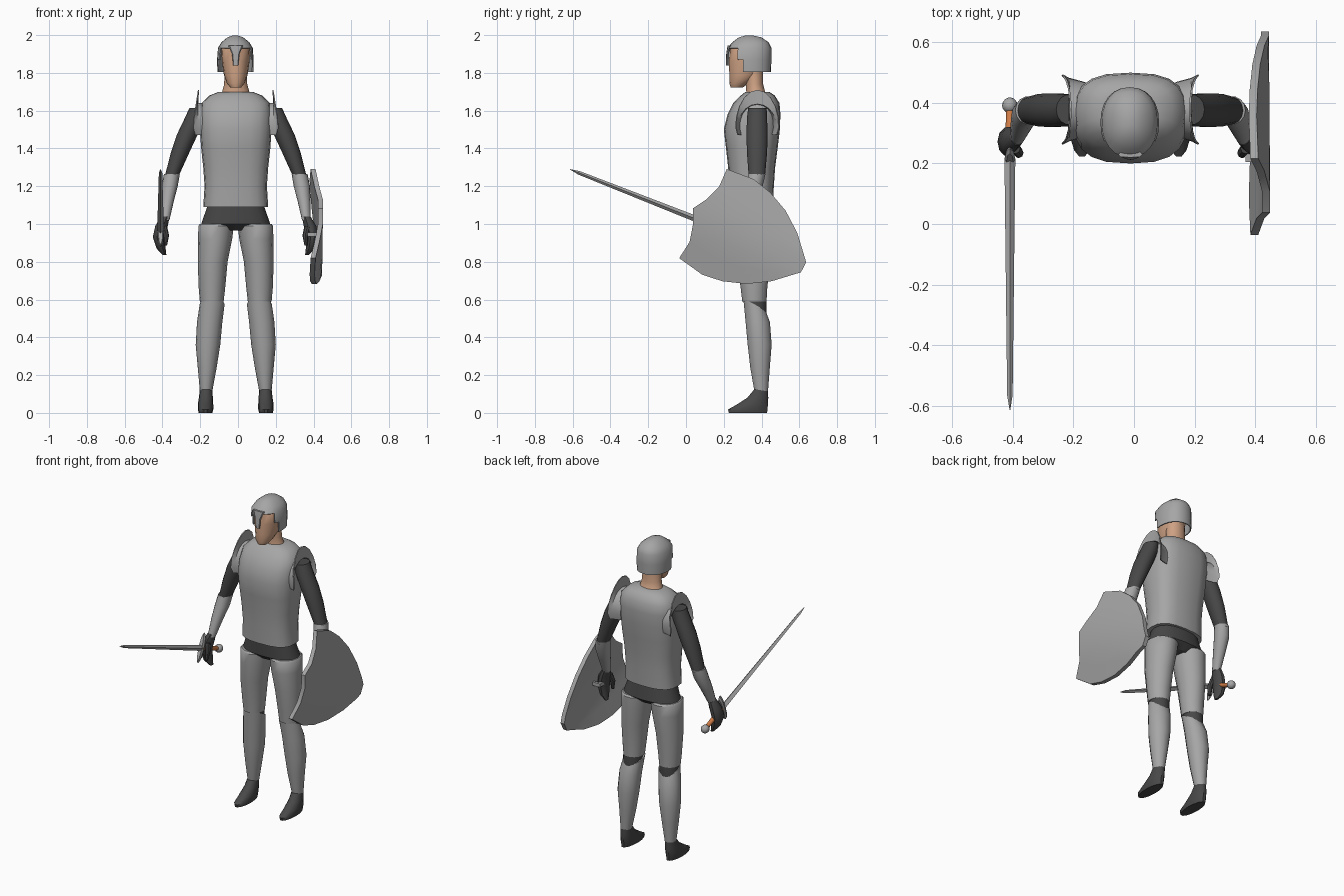
import bpy, bmesh, math
from mathutils import Matrix, Vector

cube = bpy.data.objects.get("Cube")
if cube:
    bpy.data.objects.remove(cube, do_unlink=True)

MID = -0.012   # body centre line in x


def material(name, r, g, b):
    m = bpy.data.materials.new(name)
    m.use_nodes = True
    m.diffuse_color = (r, g, b, 1)
    m.node_tree.nodes["Principled BSDF"].inputs["Base Color"].default_value = (r, g, b, 1)
    return m


STEEL = material("steel_grey", .38, .38, .38)
CLOTH = material("dark_cloth", .065, .065, .065)
SKIN = material("skin", .62, .36, .23)
LEATHER = material("orange_grip", .62, .2, .06)


def finish(bm, name, mat, angle=40, matrix=None):
    bmesh.ops.recalc_face_normals(bm, faces=bm.faces)
    me = bpy.data.meshes.new(name)
    bm.to_mesh(me)
    bm.free()
    me.materials.append(mat)
    me.shade_smooth()
    me.set_sharp_from_angle(angle=math.radians(angle))
    ob = bpy.data.objects.new(name, me)
    bpy.context.scene.collection.objects.link(ob)
    if matrix:
        ob.matrix_world = matrix
    return ob


def skin_rows(bm, rows, closed):
    """Bridge neighbouring rows of points with quads."""
    rows = [[bm.verts.new(p) for p in row] for row in rows]
    n = len(rows[0])
    for a, b in zip(rows, rows[1:]):
        for i in range(n if closed else n - 1):
            j = (i + 1) % n
            bm.faces.new((a[i], a[j], b[j], b[i]))
    return rows


def ring_points(z, cx, cy, rx, ry, n, power, tilt=0):
    pts = []
    for i in range(n):
        t = 2 * math.pi * i / n
        c, s = math.cos(t), math.sin(t)
        k = 2 / power
        x = math.copysign(abs(c) ** k, c)
        y = math.copysign(abs(s) ** k, s)
        pts.append((cx + rx * x, cy + ry * y, z - tilt * y))
    return pts


def loft(name, rings, mat, n=14, power=2, tilt=0, angle=40, matrix=None):
    """Closed body through rings (z, cx, cy, rx, ry); tilt slants the first ring."""
    bm = bmesh.new()
    rows = [ring_points(*r, n, power, 0 if i else tilt) for i, r in enumerate(rings)]
    rows = skin_rows(bm, rows, True)
    bm.faces.new(rows[0])
    bm.faces.new(rows[-1])
    return finish(bm, name, mat, angle, matrix)


def body(name, spans, mat, **kw):
    """Central part from spans (z, half width, front y, back y)."""
    rings = [(z, MID, (f + b) / 2, w, (b - f) / 2) for z, w, f, b in spans]
    return loft(name, rings, mat, **kw)


def pair(name, rings, mat, **kw):
    for side, s in (("left", 1), ("right", -1)):
        loft(side + "_" + name, [(z, MID + s * x, y, rx, ry) for z, x, y, rx, ry in rings], mat, **kw)


# Torso and hips
body("breastplate", [(1.09, .172, .235, .46), (1.2, .165, .23, .465), (1.3, .172, .223, .472),
                     (1.4, .183, .212, .485), (1.5, .19, .2, .497), (1.58, .19, .22, .5),
                     (1.64, .18, .25, .495), (1.68, .14, .29, .47), (1.7, .09, .315, .44)],
     STEEL, n=20, power=2.7)
body("hips", [(.965, .1, .3, .42), (1.0, .183, .26, .46), (1.1, .148, .255, .445)], CLOTH, n=16, power=2.4)

# Legs and feet
pair("thigh_guard", [(.59, .127, .362, .063, .066), (.66, .126, .36, .07, .072),
                     (.8, .122, .357, .079, .09), (.92, .109, .357, .09, .102),
                     (.99, .104, .358, .094, .104), (1.0, .105, .358, .085, .095)], STEEL)
pair("knee", [(.52, .13, .372, .055, .055), (.57, .128, .368, .06, .06), (.62, .127, .365, .06, .062)], CLOTH)
pair("shin_guard", [(.575, .125, .362, .066, .06), (.48, .138, .38, .067, .066),
                    (.36, .147, .39, .065, .065), (.24, .151, .392, .05, .053),
                    (.115, .157, .398, .033, .037)], STEEL, tilt=.032)
pair("foot", [(0, .16, .328, .036, .104), (.018, .16, .327, .041, .107), (.045, .16, .352, .041, .084),
              (.08, .158, .38, .037, .057), (.125, .157, .398, .033, .037)], CLOTH)

# Arms and hands
pair("upper_arm", [(1.615, .203, .378, .042, .05), (1.56, .218, .376, .052, .055),
                   (1.47, .258, .376, .055, .057), (1.38, .294, .376, .049, .055),
                   (1.25, .34, .375, .036, .044)], CLOTH)
pair("forearm_guard", [(1.265, .338, .376, .042, .046), (1.2, .35, .36, .043, .047),
                       (1.12, .362, .325, .034, .04), (1.02, .374, .285, .023, .028)], STEEL)
pair("hand", [(1.04, .373, .288, .023, .028), (.99, .393, .28, .033, .043), (.93, .407, .272, .032, .048),
              (.87, .395, .28, .024, .035), (.835, .376, .285, .009, .014)], CLOTH, n=10)
pair("thumb", [(.99, .38, .25, .016, .018), (.94, .368, .235, .015, .017), (.885, .372, .228, .008, .01)],
     CLOTH, n=8)

# Shoulder guards: an arch over each arm with a raised outer flange
for side, s in (("left", 1), ("right", -1)):
    rows = [[], [], []]
    for i in range(13):
        t = math.radians(-25 + 230 * i / 12)
        c, h = math.cos(t), math.sin(t)
        tall = .19 if h > 0 else .11
        for row, dx, ry, rz in zip(rows, (.15, .205, .2 + .03 * (1 - abs(h))),
                                   (.085, .1, .112), (.11, .115, tall)):
            row.append((MID + s * dx, .378 + ry * c, 1.52 + rz * h))
    bm = bmesh.new()
    skin_rows(bm, rows, False)
    bmesh.ops.recalc_face_normals(bm, faces=bm.faces)
    bmesh.ops.solidify(bm, geom=bm.faces[:], thickness=.006)
    finish(bm, side + "_shoulder_guard", STEEL, 35)

# Neck and head
body("neck", [(1.66, .088, .31, .45), (1.7, .072, .318, .42), (1.74, .061, .315, .41),
              (1.82, .06, .31, .41)], SKIN)
body("head", [(1.722, .028, .237, .3), (1.745, .047, .23, .33), (1.79, .063, .23, .4),
              (1.86, .073, .226, .43), (1.93, .076, .235, .435), (1.97, .045, .28, .4)], SKIN, n=16)

# Helmet: open-faced dome with a nose guard
bm = bmesh.new()
dome = [(1.805, .095, .22, .45), (1.87, .097, .218, .452), (1.932, .092, .22, .452),
        (1.962, .074, .245, .437), (1.988, .042, .28, .4), (1.998, .014, .315, .355)]
rows = skin_rows(bm, [ring_points(z, MID - .002, (f + b) / 2, w, (b - f) / 2, 24, 2.2)
                      for z, w, f, b in dome], True)
bm.faces.new(rows[-1])
opening = []
for f in bm.faces:
    c = f.calc_center_median()
    if (c.z < 1.87 and c.y < .31) or (c.z < 1.93 and c.y < .27):
        opening.append(f)
bmesh.ops.delete(bm, geom=opening, context='FACES')
bmesh.ops.recalc_face_normals(bm, faces=bm.faces)
bmesh.ops.solidify(bm, geom=bm.faces[:], thickness=.006)
finish(bm, "helmet", STEEL, 45)
body("nose_guard", [(1.838, .013, .212, .228), (1.9, .02, .213, .228), (1.945, .04, .22, .24)],
     STEEL, n=8, power=3)

# Shield: folded heater plate, its long axis sloping down to the back
centre, axis, across = Vector((0, .09, 1.055)), Vector((0, .88, -.47)), Vector((0, .47, .88))
widths = [(0, .268), (.15, .288), (.26, .268), (.38, .22), (.49, .145), (.57, .065), (.605, .03)]
top_edge = (0, .008, -.02, -.06, -.02, .008, 0)
rows = []
for k, (u, w) in enumerate(widths):
    row = []
    for f, lift in zip((-1, -.62, -.28, 0, .28, .62, 1), top_edge):
        v = w * f
        p = centre + axis * (u + (lift if k == 0 else 0)) + across * v
        p.x = .45 - .04 * max(abs(v) - .07, 0) / .2 - .008 * u
        row.append(p)
    rows.append(row)
bm = bmesh.new()
skin_rows(bm, rows, False)
out = bmesh.ops.extrude_face_region(bm, geom=bm.faces[:], use_keep_orig=True)
inner = [g for g in out["geom"] if isinstance(g, bmesh.types.BMVert)]
bmesh.ops.translate(bm, verts=inner, vec=(-.026, 0, 0))
finish(bm, "shield", STEEL, 30)


# Shield handle: a bar on two posts
def box(name, centre, size):
    bm = bmesh.new()
    bmesh.ops.create_cube(bm, size=1)
    bmesh.ops.scale(bm, vec=size, verts=bm.verts)
    bmesh.ops.translate(bm, vec=centre, verts=bm.verts)
    finish(bm, name, STEEL)


box("shield_handle", (.378, .275, .945), (.018, .14, .022))
for name, y in (("handle_front_post", .212), ("handle_back_post", .338)):
    box(name, (.402, y, .945), (.05, .016, .022))

# Sword: built upright at its guard, then tipped forward
tip = Matrix.Translation((-.41, .215, .963)) @ Matrix.Rotation(math.radians(68.5), 4, 'X')
loft("sword_blade", [(0, 0, 0, .018, .018), (.84, 0, 0, .009, .01), (.892, 0, 0, .001, .001)],
     STEEL, n=4, angle=20, matrix=tip)
loft("sword_guard", [(-.012, 0, 0, .013, .08), (0, 0, 0, .018, .092), (.014, 0, 0, .012, .085)],
     STEEL, n=8, angle=20, matrix=tip)
loft("sword_grip", [(-.18, 0, 0, .012, .012), (-.09, 0, 0, .015, .015), (0, 0, 0, .013, .013)],
     LEATHER, n=10, matrix=tip)
bm = bmesh.new()
bmesh.ops.create_uvsphere(bm, u_segments=12, v_segments=8, radius=.026)
finish(bm, "sword_pommel", STEEL, 60, tip @ Matrix.Translation((0, 0, -.19)))
